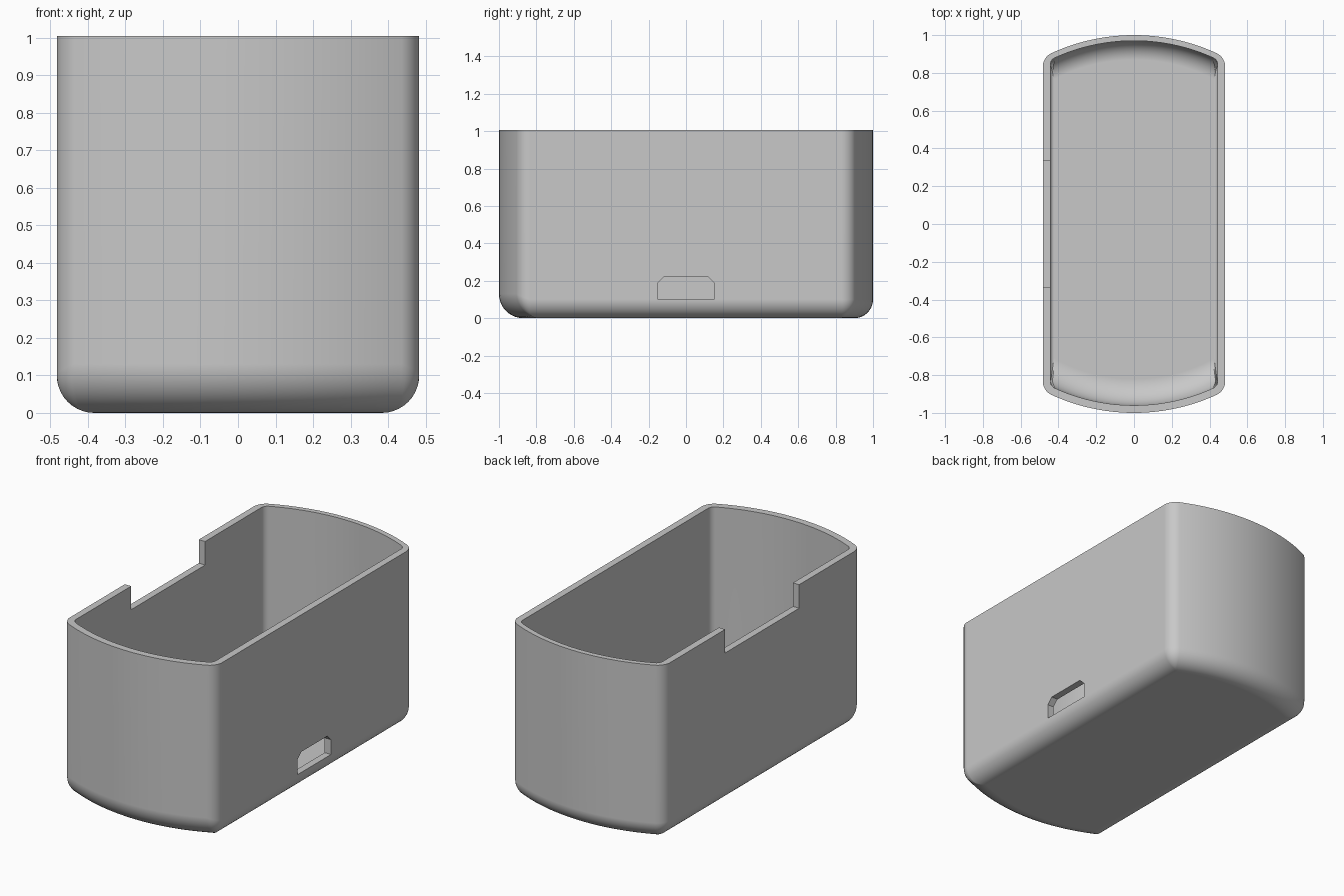
import bpy, bmesh
from math import sin, cos, pi, sqrt, atan2, radians

cube = bpy.data.objects.get("Cube")
if cube:
    bpy.data.objects.remove(cube, do_unlink=True)

HALF_W, HEIGHT, FLOOR = 0.483, 1.005, 0.045
ARC_R, CORNER_R = 1.05, 0.08
ARC_Y = 1 - ARC_R

grey = bpy.data.materials.new("plain grey")
grey.use_nodes = True
colour = (0.58, 0.58, 0.58, 1)
grey.diffuse_color = colour
grey.node_tree.nodes["Principled BSDF"].inputs["Base Color"].default_value = colour


def half_outline(side, end):
    """Bowed end with rounded corners: (x, y, weight of the end over the side)."""
    w, r = HALF_W - side, ARC_R - end
    rc = max(CORNER_R - max(side, end), 0.012)
    cx = w - rc
    cy = ARC_Y + sqrt((r - rc) ** 2 - cx ** 2)
    a = atan2(cy - ARC_Y, cx)
    corner = []
    for i in range(9):
        t = a * i / 8
        corner.append((cx + rc * cos(t), cy + rc * sin(t), i / 8))
    arc = []
    for i in range(1, 24):
        t = a + (pi - 2 * a) * i / 24
        arc.append((r * cos(t), ARC_Y + r * sin(t), 1))
    return corner + arc + [(-x, y, k) for x, y, k in reversed(corner)]


def ring(bm, wall, radii, t, base, top=None):
    """One horizontal loop; wall and radii are (side, back, front)."""
    inset = [w + r * (1 - sin(t)) for w, r in zip(wall, radii)]
    verts = []
    for end, sign in ((1, 1), (2, -1)):
        for x, y, k in half_outline(inset[0], inset[end]):
            r = radii[0] * (1 - k) + radii[end] * k
            z = base + r * (1 - cos(t)) if top is None else top
            verts.append(bm.verts.new((sign * x, sign * y, z)))
    return verts


def make_object(name, bm):
    bmesh.ops.recalc_face_normals(bm, faces=bm.faces)
    mesh = bpy.data.meshes.new(name)
    bm.to_mesh(mesh)
    bm.free()
    ob = bpy.data.objects.new(name, mesh)
    bpy.context.collection.objects.link(ob)
    mesh.materials.append(grey)
    return ob


def prism(name, outline, x0, x1):
    """Extrude a (y, z) outline along x."""
    bm = bmesh.new()
    face = bm.faces.new([bm.verts.new((x0, y, z)) for y, z in outline])
    new = bmesh.ops.extrude_face_region(bm, geom=[face])["geom"]
    moved = [v for v in new if isinstance(v, bmesh.types.BMVert)]
    bmesh.ops.translate(bm, verts=moved, vec=(x1 - x0, 0, 0))
    ob = make_object(name, bm)
    ob.hide_render = True
    return ob


# Open tub: outer skin, rim and inner skin as one lofted shell
bm = bmesh.new()
steps = [radians(90) * i / 10 for i in range(11)]
outer_wall, outer_r = (0, 0, 0), (0.1, 0.1, 0.13)
inner_wall, inner_r = (0.04, 0.03, 0.04), (0.02, 0.1, 0.14)
rings = [ring(bm, outer_wall, outer_r, t, 0) for t in steps]
rings.append(ring(bm, outer_wall, outer_r, pi / 2, 0, HEIGHT))
rings.append(ring(bm, inner_wall, inner_r, pi / 2, 0, HEIGHT))
rings += [ring(bm, inner_wall, inner_r, t, FLOOR) for t in reversed(steps)]
for low, high in zip(rings, rings[1:]):
    for i in range(len(low)):
        j = (i + 1) % len(low)
        bm.faces.new((low[i], low[j], high[j], high[i]))
bm.faces.new(rings[0])
bm.faces.new(rings[-1])
tub = make_object("tub_shell", bm)

# Rim notch on one long side, chamfered port on the other
notch = prism("notch_cutter", [(-0.335, 0.87), (0.335, 0.87), (0.335, 1.1), (-0.335, 1.1)], -0.6, -0.35)
port = prism("port_cutter", [(-0.152, 0.102), (0.152, 0.102), (0.152, 0.187),
                             (0.118, 0.22), (-0.118, 0.22), (-0.152, 0.187)], 0.36, 0.6)

bpy.ops.object.select_all(action='DESELECT')
tub.select_set(True)
bpy.context.view_layer.objects.active = tub
for cutter in (notch, port):
    mod = tub.modifiers.new(cutter.name, 'BOOLEAN')
    mod.operation = 'DIFFERENCE'
    mod.solver = 'EXACT'
    mod.object = cutter
    bpy.ops.object.modifier_apply(modifier=mod.name)
    bpy.data.objects.remove(cutter, do_unlink=True)

# Smooth fillets, flat walls
bpy.ops.object.shade_smooth_by_angle(angle=radians(35))
weighted = tub.modifiers.new("flat_wall_normals", 'WEIGHTED_NORMAL')
weighted.keep_sharp = True
